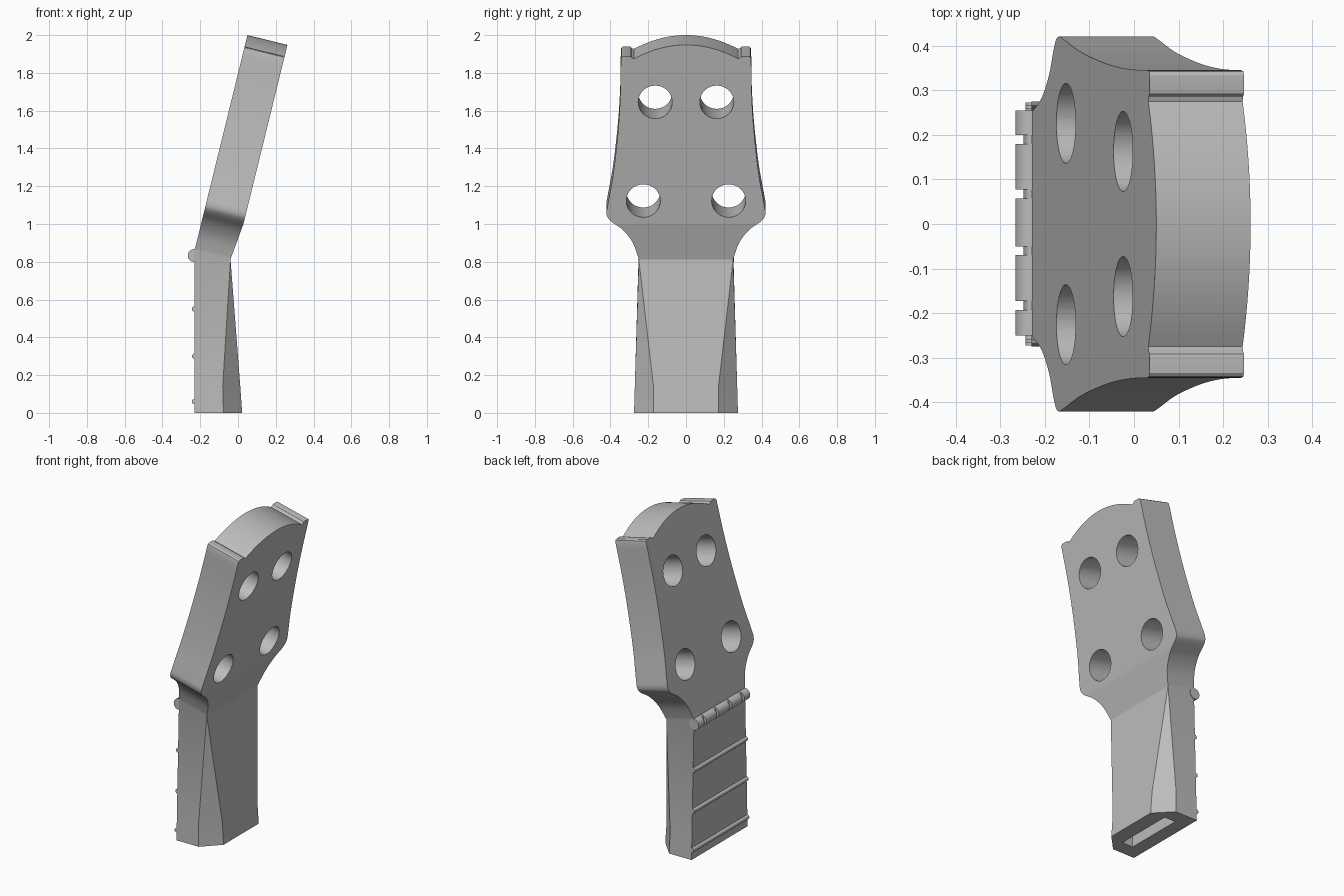
import bpy, bmesh, math
from mathutils import Vector, Matrix

if "Cube" in bpy.data.objects:
    bpy.data.objects.remove(bpy.data.objects["Cube"], do_unlink=True)

grey = bpy.data.materials.new("plain grey")
grey.use_nodes = True
grey.diffuse_color = (0.5, 0.5, 0.5, 1)
grey.node_tree.nodes["Principled BSDF"].inputs["Base Color"].default_value = (0.5, 0.5, 0.5, 1)

TILT = math.radians(13.8)
ORIGIN = Vector((-0.23, 0, 0.86))
ALONG = Vector((math.sin(TILT), 0, math.cos(TILT)))
DEEP = Vector((math.cos(TILT), 0, -math.sin(TILT)))
THICK = 0.218


def head_point(y, v, depth):
    return ORIGIN + ALONG * v + DEEP * depth + Vector((0, y, 0))


def add_object(name, bm):
    mesh = bpy.data.meshes.new(name)
    bmesh.ops.recalc_face_normals(bm, faces=bm.faces)
    bm.to_mesh(mesh)
    bm.free()
    mesh.materials.append(grey)
    obj = bpy.data.objects.new(name, mesh)
    bpy.context.scene.collection.objects.link(obj)
    return obj


def smooth_curve(pts, steps=5):
    """Catmull-Rom curve through 2D points."""
    p = [Vector(a) for a in pts]
    p = [p[0] * 2 - p[1]] + p + [p[-1] * 2 - p[-2]]
    out = []
    for a, b, c, d in zip(p, p[1:], p[2:], p[3:]):
        for i in range(steps):
            t = i / steps
            out.append(0.5 * (2 * b + (c - a) * t + (2 * a - 5 * b + 4 * c - d) * t**2
                              + (3 * b - a - 3 * c + d) * t**3))
    return out + [p[-2]]


def smooth_edges(obj, is_crease=lambda e: False):
    bm = bmesh.new()
    bm.from_mesh(obj.data)
    for f in bm.faces:
        f.smooth = True
    for e in bm.edges:
        e.smooth = e.calc_face_angle(0) < math.radians(30) and not is_crease(e)
    bm.to_mesh(obj.data)
    bm.free()


# Neck and head: one body lofted through rows of six points
rows = []
for z, edge_x, back_x, half, flat in ((0, -0.077, 0.022, 0.275, 0.172),
                                      (0.14, -0.081, 0.012, 0.271, 0.172)):
    side = [Vector((-0.23, half, z)), Vector((edge_x, half, z)), Vector((back_x, flat, z))]
    rows.append(side)
outline = smooth_curve([(0.25, 0), (0.282, 0.093), (0.335, 0.165), (0.4, 0.215), (0.42, 0.25),
                        (0.413, 0.31), (0.385, 0.47), (0.36, 0.7), (0.348, 0.9), (0.345, 1.095)])
for half, v in outline:
    depth = THICK - 0.022 * max(0, 1 - v / 0.2)
    back = head_point(half, v, depth)
    rows.append([head_point(half, v, 0), back, back])

bm = bmesh.new()
rings = []
for side in rows:
    mirrored = [Vector((p.x, -p.y, p.z)) for p in reversed(side)]
    rings.append([bm.verts.new(p) for p in side + mirrored])
bm.faces.new(rings[0])
for low, high in zip(rings, rings[1:]):
    for i in range(6):
        j = (i + 1) % 6
        bm.faces.new((low[i], low[j], high[j], high[i]))

# Arched top with a small ear at each corner
ear = [(0.345, 1.095), (0.342, 1.106), (0.335, 1.111), (0.3, 1.112), (0.292, 1.11), (0.285, 1.102)]
arch = [(0.275 * (1 - i / 12), 1.174 - 0.075 * (1 - i / 12) ** 2) for i in range(12)]
half_top = ear + arch
top = half_top + [(0, 1.174)] + [(-y, v) for y, v in reversed(half_top)]
front = [bm.verts.new(head_point(y, v, 0)) for y, v in top]
back = [bm.verts.new(head_point(y, v, THICK)) for y, v in top]
bm.faces.new(front)
bm.faces.new(back)
for i in range(len(top) - 1):
    bm.faces.new((front[i], front[i + 1], back[i + 1], back[i]))
bmesh.ops.remove_doubles(bm, verts=bm.verts, dist=0.0005)
bmesh.ops.dissolve_degenerate(bm, edges=bm.edges, dist=0.0005)
body = add_object("neck_and_head", bm)

# Cutters: four tuner holes and the rod channel in the neck end
bm = bmesh.new()
turn = DEEP.to_track_quat('Z', 'Y').to_matrix().to_4x4()
for y, v in ((0.163, 0.862), (0.226, 0.324)):
    for s in (-1, 1):
        place = Matrix.Translation(head_point(s * y, v, THICK / 2)) @ turn
        bmesh.ops.create_cone(bm, cap_ends=True, segments=48, radius1=0.09, radius2=0.09,
                              depth=0.5, matrix=place)
bmesh.ops.create_cube(bm, size=1, matrix=Matrix.Translation((-0.108, 0, 0.1))
                      @ Matrix.Diagonal((0.075, 0.37, 0.4, 1)))
cutter = add_object("hole_cutter", bm)
cutter.hide_render = True
cut = body.modifiers.new("holes", 'BOOLEAN')
cut.operation = 'DIFFERENCE'
cut.solver = 'EXACT'
cut.object = cutter
graph = bpy.context.evaluated_depsgraph_get()
finished = bpy.data.meshes.new_from_object(body.evaluated_get(graph))
body.modifiers.clear()
body.data = finished
bpy.data.objects.remove(cutter, do_unlink=True)


# Bends across the neck stay crisp
def across(e):
    a, b = e.verts
    d = (a.co - b.co).normalized()
    return abs(d.y) > 0.99 and e.calc_face_angle(0) > 0.03 and a.co.z < 1.2


smooth_edges(body, across)


def rod(bm, x, z, y0, y1, rx, rz):
    """Elliptical rod running across the fingerboard."""
    place = (Matrix.Translation((x, (y0 + y1) / 2, z)) @ Matrix.Diagonal((rx, y1 - y0, rz, 1))
             @ Matrix.Rotation(math.pi / 2, 4, 'X'))
    bmesh.ops.create_cone(bm, cap_ends=True, segments=32, radius1=1, radius2=1, depth=1, matrix=place)


# Nut with four string slots
bm = bmesh.new()
rod(bm, -0.233, 0.833, -0.25, 0.25, 0.015, 0.033)
for y0, y1 in ((-0.25, -0.193), (-0.173, -0.07), (-0.05, 0.057), (0.077, 0.18), (0.2, 0.255)):
    rod(bm, -0.233, 0.833, y0, y1, 0.033, 0.034)
smooth_edges(add_object("nut", bm))

# Frets
for i, z in enumerate((0.06, 0.3, 0.55)):
    bm = bmesh.new()
    half = 0.275 - 0.025 * z / 0.85
    rod(bm, -0.23, z, -half, half, 0.014, 0.014)
    smooth_edges(add_object(f"fret_{i + 1}", bm))
